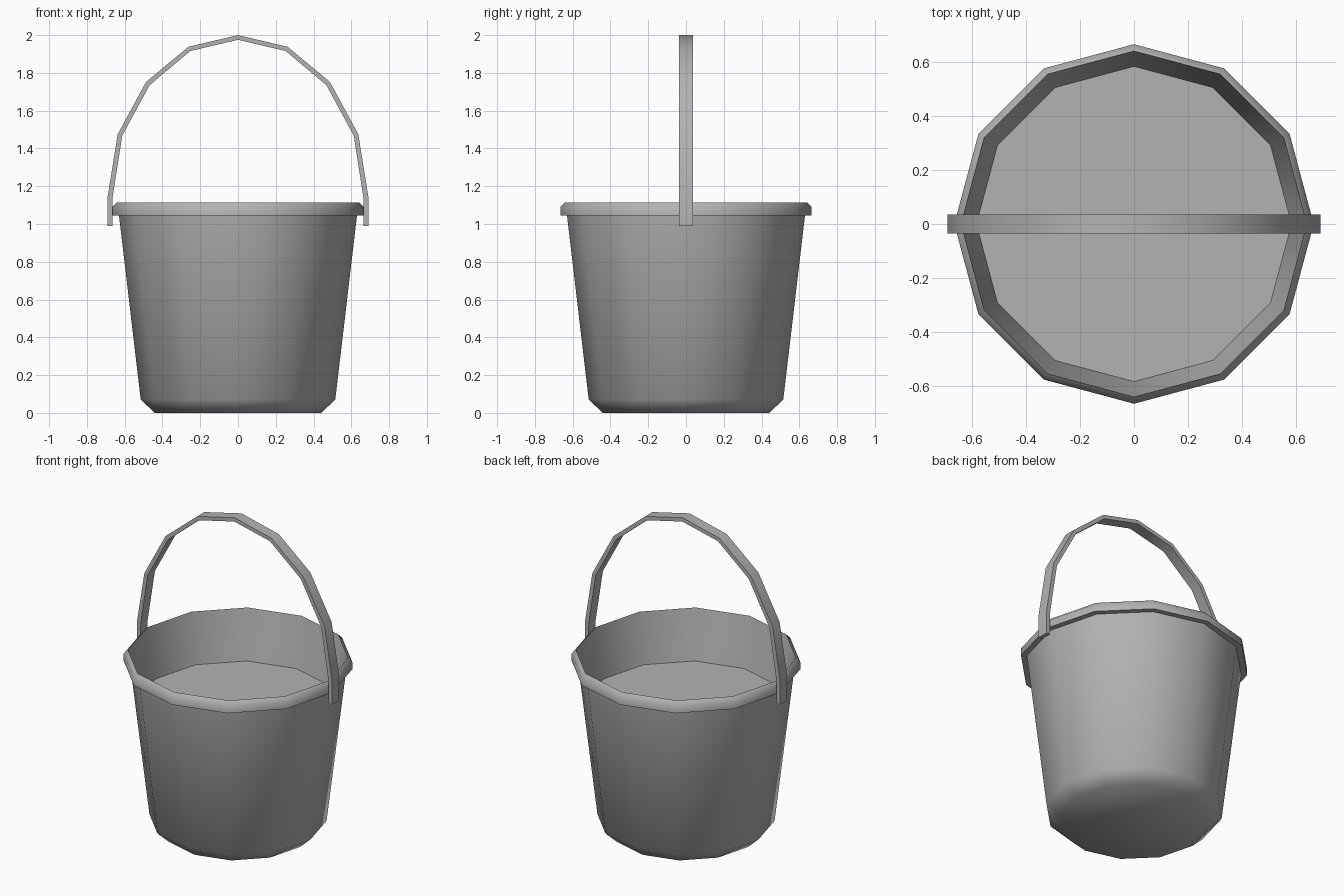
import bpy
import math
from math import sin, cos, pi

cube = bpy.data.objects.get("Cube")
if cube:
    bpy.data.objects.remove(cube, do_unlink=True)

SIDES = 12


def make_material(name, value):
    mat = bpy.data.materials.new(name)
    mat.use_nodes = True
    color = (value, value, value, 1.0)
    mat.diffuse_color = color
    mat.node_tree.nodes["Principled BSDF"].inputs["Base Color"].default_value = color
    return mat


def make_object(name, verts, faces, mat, angle):
    mesh = bpy.data.meshes.new(name)
    mesh.from_pydata(verts, [], faces)
    mesh.materials.append(mat)
    obj = bpy.data.objects.new(name, mesh)
    bpy.context.collection.objects.link(obj)
    bpy.ops.object.select_all(action="DESELECT")
    obj.select_set(True)
    bpy.context.view_layer.objects.active = obj
    bpy.ops.object.mode_set(mode="EDIT")
    bpy.ops.mesh.select_all(action="SELECT")
    bpy.ops.mesh.normals_make_consistent(inside=False)
    bpy.ops.object.mode_set(mode="OBJECT")
    bpy.ops.object.shade_smooth_by_angle(angle=math.radians(angle))
    return obj


def lathe(name, profile, mat, angle):
    """Spin a (radius, height) profile and cap both ends."""
    verts = [(r * cos(2 * pi * i / SIDES), r * sin(2 * pi * i / SIDES), z)
             for r, z in profile for i in range(SIDES)]
    faces = []
    for k in range(len(profile) - 1):
        a, b = k * SIDES, (k + 1) * SIDES
        for i in range(SIDES):
            j = (i + 1) % SIDES
            faces.append((a + i, a + j, b + j, b + i))
    faces.append(tuple(range(SIDES)))
    faces.append(tuple(range(len(verts) - SIDES, len(verts))))
    return make_object(name, verts, faces, mat, angle)


def strap(name, outer, inner, half_width, mat, angle):
    """Sweep a flat band between two matching outlines in the xz plane."""
    n = len(outer)
    verts = []
    for (xo, zo), (xi, zi) in zip(outer, inner):
        verts += [(xo, -half_width, zo), (xo, half_width, zo),
                  (xi, half_width, zi), (xi, -half_width, zi)]
    faces = [(0, 1, 2, 3), tuple(4 * n - 4 + c for c in range(4))]
    for k in range(n - 1):
        for c in range(4):
            d = (c + 1) % 4
            faces.append((4 * k + c, 4 * k + d, 4 * k + 4 + d, 4 * k + 4 + c))
    return make_object(name, verts, faces, mat, angle)


def mirrored(half):
    """Complete a half arch that ends on the centre line."""
    return half + [(-x, z) for x, z in reversed(half[:-1])]


grey = make_material("plain grey", 0.45)

# Tapered body, rolled rim and raised inner floor
lathe("bucket", [(0.44, 0), (0.515, 0.07), (0.63, 1.045), (0.665, 1.045),
                 (0.665, 1.09), (0.64, 1.115), (0.583, 0.80)], grey, 50)

# Arched carrying handle
outer = [(0.69, 0.99), (0.69, 1.145), (0.637, 1.475), (0.487, 1.752),
         (0.263, 1.938), (0, 2.0)]
inner = [(0.664, 0.99), (0.664, 1.14), (0.613, 1.467), (0.468, 1.735),
         (0.252, 1.916), (0, 1.975)]
strap("handle", mirrored(outer), mirrored(inner), 0.036, grey, 40)
